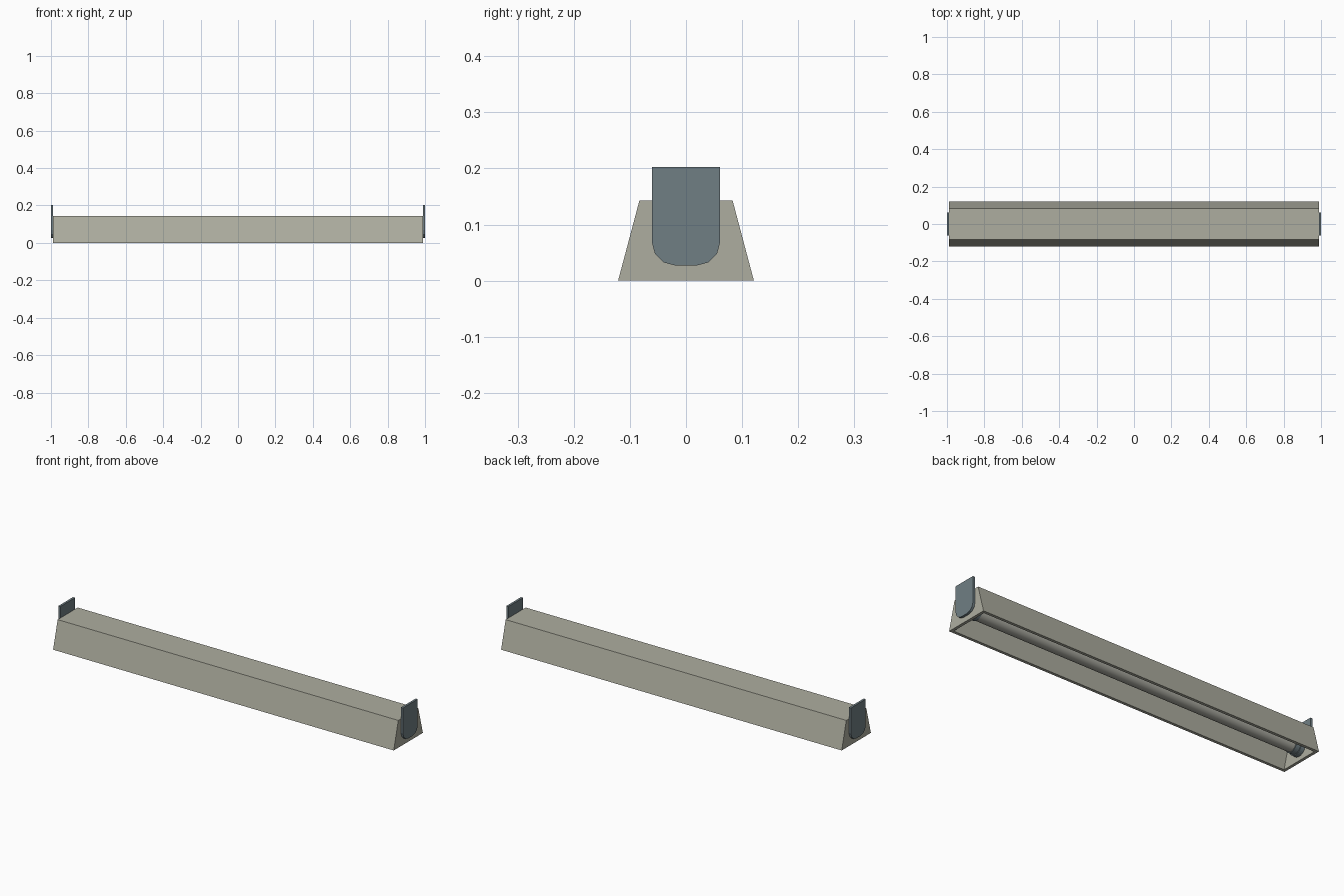
import bpy, bmesh, math

if "Cube" in bpy.data.objects:
    bpy.data.objects.remove(bpy.data.objects["Cube"])

HALF, WALL, H = 0.988, 0.015, 0.143


def finish(name, bm, color, smooth=False):
    bmesh.ops.recalc_face_normals(bm, faces=bm.faces)
    me = bpy.data.meshes.new(name)
    bm.to_mesh(me)
    bm.free()
    ob = bpy.data.objects.new(name, me)
    bpy.context.collection.objects.link(ob)
    me.materials.append(color)
    if smooth:
        bpy.context.view_layer.objects.active = ob
        ob.select_set(True)
        bpy.ops.object.shade_smooth_by_angle(angle=math.radians(35))
        ob.select_set(False)
    return ob


def material(name, rgb):
    m = bpy.data.materials.new(name)
    m.diffuse_color = (*rgb, 1)
    m.use_nodes = True
    m.node_tree.nodes["Principled BSDF"].inputs["Base Color"].default_value = m.diffuse_color
    return m


def plate(name, profile, x0, x1, color):
    """Extrude a (y, z) outline from x0 to x1."""
    bm = bmesh.new()
    a = [bm.verts.new((x0, y, z)) for y, z in profile]
    f = bm.faces.new(a)
    ext = bmesh.ops.extrude_face_region(bm, geom=[f])["geom"]
    bmesh.ops.translate(bm, vec=(x1 - x0, 0, 0),
                        verts=[v for v in ext if isinstance(v, bmesh.types.BMVert)])
    return finish(name, bm, color)


def u_shape(w, top, bottom, r, seg):
    """Flat-topped outline with rounded lower corners."""
    right = [(w - r + r * math.cos(t), bottom + r - r * math.sin(t))
             for t in (math.pi / 2 * i / seg for i in range(seg + 1))]
    half = [(w, top)] + right
    return half + [(-y, z) for y, z in reversed(half)]


def lathe(name, stations, z, color, n=32):
    """Round body along x from (x, radius) stations."""
    bm = bmesh.new()
    rings = [[bm.verts.new((x, r * math.cos(2 * math.pi * i / n),
                            z + r * math.sin(2 * math.pi * i / n))) for i in range(n)]
             for x, r in stations]
    for p, q in zip(rings, rings[1:]):
        for i in range(n):
            j = (i + 1) % n
            bm.faces.new((p[i], p[j], q[j], q[i]))
    bm.faces.new(rings[0])
    bm.faces.new(rings[-1])
    return finish(name, bm, color, True)


shell = material("housing_grey", (0.42, 0.42, 0.35))
steel = material("bracket_steel", (0.16, 0.21, 0.23))
glass = material("tube_grey", (0.42, 0.42, 0.37))

# housing: tapered trough, open underneath
bm = bmesh.new()


def ring(hx, hy, z):
    return [bm.verts.new((sx * hx, sy * hy, z))
            for sx, sy in ((-1, -1), (1, -1), (1, 1), (-1, 1))]


loops = [ring(HALF, 0.083, H), ring(HALF, 0.121, 0),
         ring(HALF - WALL, 0.121 - WALL, 0), ring(HALF - WALL, 0.086 - WALL, H - WALL)]
for p, q in zip(loops, loops[1:]):
    for i in range(4):
        j = (i + 1) % 4
        bm.faces.new((p[i], p[j], q[j], q[i]))
bm.faces.new(loops[0])
bm.faces.new(loops[-1])
finish("housing", bm, shell)

# lamp tube
lathe("lamp_tube", [(-0.94, 0.035), (0.94, 0.035)], 0.065, glass)

for side, s in (("left", -1), ("right", 1)):
    # outer hanging bracket
    plate(side + "_bracket", u_shape(0.061, 0.203, 0.027, 0.042, 3),
          s * HALF, s * 1.0, steel)
    # collar and socket holding the tube
    lathe(side + "_tube_collar", [(s * 0.925, 0.039), (s * 0.95, 0.039)], 0.065, steel)
    plate(side + "_socket", u_shape(0.042, H - WALL, 0.022, 0.04, 6),
          s * 0.95, s * (HALF - WALL), steel)
